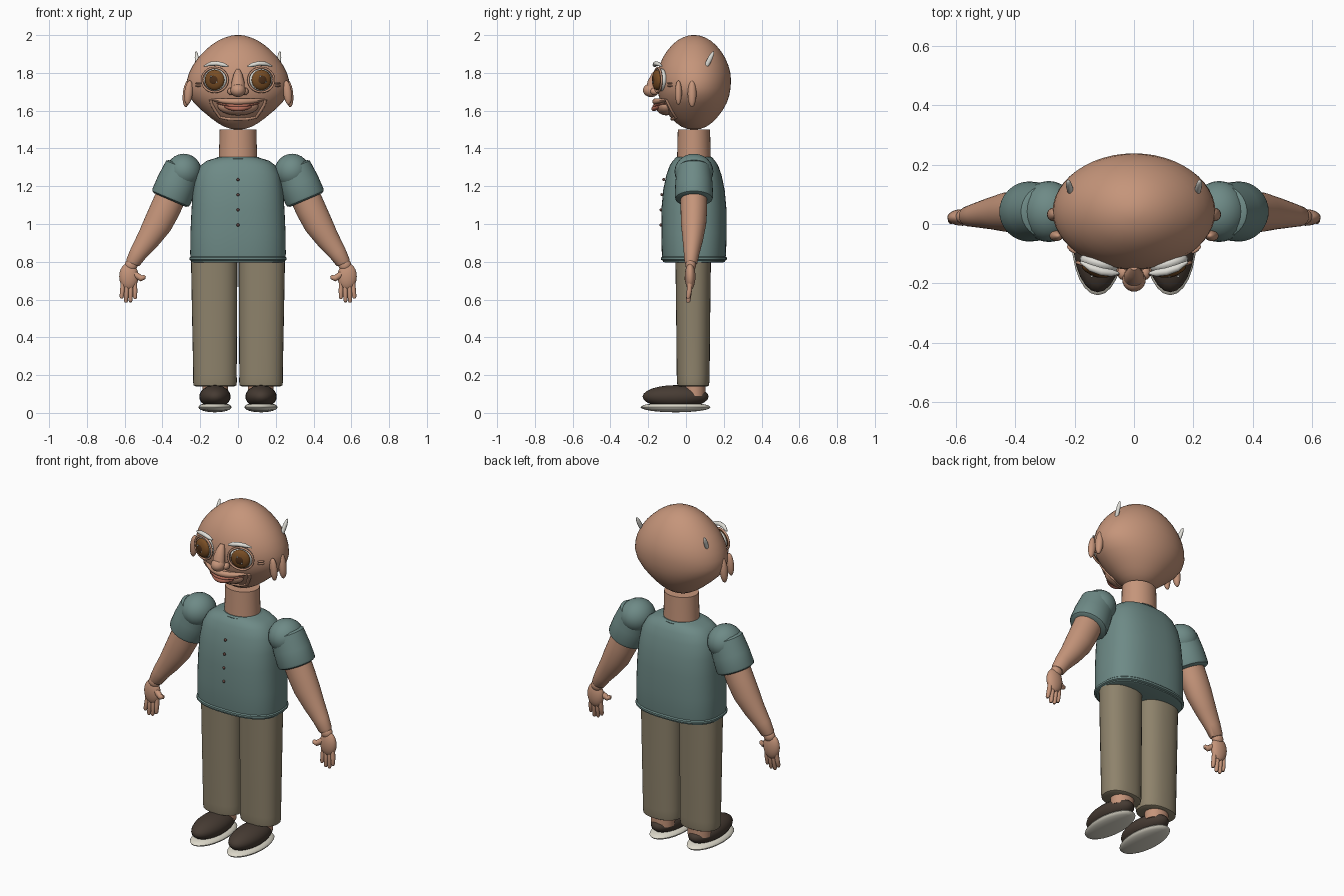
import bpy, bmesh, math
from mathutils import Vector, Matrix

if "Cube" in bpy.data.objects:
    bpy.data.objects.remove(bpy.data.objects["Cube"])


def material(name, rgb):
    m = bpy.data.materials.new(name)
    m.diffuse_color = (*rgb, 1)
    m.use_nodes = True
    m.node_tree.nodes["Principled BSDF"].inputs["Base Color"].default_value = m.diffuse_color
    return m


SKIN = material("skin", (0.56, 0.30, 0.195))
TEAL = material("teal_cloth", (0.155, 0.255, 0.24))
KHAKI = material("khaki_cloth", (0.27, 0.225, 0.148))
SHOE = material("dark_leather", (0.062, 0.044, 0.033))
CREAM = material("cream_sole", (0.72, 0.69, 0.59))
HAIR = material("grey_white_hair", (0.74, 0.73, 0.68))
IRIS = material("brown_iris", (0.19, 0.075, 0.018))
PUPIL = material("dark_pupil", (0.07, 0.028, 0.01))
LIP = material("lip_red", (0.45, 0.15, 0.10))
BUTTON = material("button_brown", (0.13, 0.06, 0.05))


def finish(name, bm, mat):
    bmesh.ops.recalc_face_normals(bm, faces=bm.faces)
    me = bpy.data.meshes.new(name)
    bm.to_mesh(me)
    bm.free()
    ob = bpy.data.objects.new(name, me)
    bpy.context.collection.objects.link(ob)
    me.materials.append(mat)
    bpy.ops.object.select_all(action='DESELECT')
    bpy.context.view_layer.objects.active = ob
    ob.select_set(True)
    bpy.ops.object.shade_smooth_by_angle(angle=math.radians(40))
    return ob


def ball(name, loc, size, mat, rot=(0, 0, 0), seg=24):
    bm = bmesh.new()
    bmesh.ops.create_uvsphere(bm, u_segments=seg, v_segments=seg // 2, radius=1)
    r = Matrix.Identity(4)
    for a, axis in zip(rot, "XYZ"):
        r = Matrix.Rotation(math.radians(a), 4, axis) @ r
    bm.transform(Matrix.Translation(loc) @ r @ Matrix.Diagonal((*size, 1)))
    return finish(name, bm, mat)


def loft(name, rings, mat, power=2.0, seg=32, closed=False):
    """Skin superellipse rings (x, y, z, half_width, half_depth) along a path."""
    bm = bmesh.new()
    pts = [Vector(r[:3]) for r in rings]
    n, loops = len(rings), []
    for i, (p, ring) in enumerate(zip(pts, rings)):
        a, b = (i - 1) % n if closed else max(i - 1, 0), (i + 1) % n if closed else min(i + 1, n - 1)
        t = (pts[b] - pts[a]).normalized()
        u = Vector((0, 1, 0)).cross(t).normalized()
        v = t.cross(u)
        loop = []
        for k in range(seg):
            c, s = math.cos(math.tau * k / seg), math.sin(math.tau * k / seg)
            c = math.copysign(abs(c) ** (2 / power), c)
            s = math.copysign(abs(s) ** (2 / power), s)
            loop.append(bm.verts.new(p + u * c * ring[3] + v * s * ring[4]))
        loops.append(loop)
    pairs = list(zip(loops, loops[1:])) + ([(loops[-1], loops[0])] if closed else [])
    for a, b in pairs:
        for k in range(seg):
            j = (k + 1) % seg
            bm.faces.new((a[k], a[j], b[j], b[k]))
    if not closed:
        bm.faces.new(loops[0])
        bm.faces.new(loops[-1])
    return finish(name, bm, mat)


CY = 0.042  # depth centre of the body

# Head: egg shape, widest at the cheeks (z, half width, half depth)
HEAD = [(1.5, .012, .012), (1.504, .04, .036), (1.515, .073, .065), (1.535, .108, .094),
        (1.56, .142, .12), (1.6, .190, .151), (1.64, .232, .173), (1.68, .262, .187),
        (1.72, .274, .194), (1.76, .271, .196), (1.8, .259, .193), (1.84, .239, .182),
        (1.88, .211, .165), (1.915, .178, .143), (1.945, .144, .118), (1.97, .107, .09),
        (1.987, .07, .06), (1.997, .035, .03), (2.0, .012, .01)]
loft("head", [(0, CY, z, a, b) for z, a, b in HEAD], SKIN, seg=48)


def face_y(x, z):
    """Front surface of the head."""
    for (z0, a0, b0), (z1, a1, b1) in zip(HEAD, HEAD[1:]):
        if z0 <= z <= z1:
            f = (z - z0) / (z1 - z0)
            a, b = a0 + (a1 - a0) * f, b0 + (b1 - b0) * f
            return CY - b * math.sqrt(max(0, 1 - (x / a) ** 2))
    return CY


# Neck
loft("neck", [(0, CY, z, r, r * .88) for z, r in ((1.3, .104), (1.36, .101), (1.5, .097))], SKIN)

# Shirt body, hem and collar
SHIRT = [(.795, .235, .15), (.80, .248, .164), (.84, .253, .17), (.95, .252, .173),
         (1.08, .246, .172), (1.18, .239, .163), (1.26, .225, .146), (1.31, .198, .128),
         (1.335, .165, .112), (1.35, .115, .095), (1.355, .09, .08)]
loft("shirt", [(0, CY, z, a, b) for z, a, b in SHIRT], TEAL, 2.6, 48)
loft("shirt_hem", [(0, CY, z, a, b) for z, a, b in
     ((.806, .25, .166), (.811, .257, .174), (.822, .257, .174), (.828, .25, .168))], TEAL, 2.6, 48)
loft("collar", [(0, CY, z, a, a * .87) for z, a in
     ((1.335, .115), (1.347, .118), (1.355, .108))], TEAL)
for z, y in ((1.235, -.118), (1.155, -.128), (1.075, -.132), (.995, -.133)):
    ball("shirt_button", (0, y, z), (.008, .008, .008), BUTTON, seg=12)

# Face centre: nose, muzzle and mouth
loft("nose_bridge", [(0, -.145, 1.815, .012, .012), (0, -.16, 1.79, .024, .022),
                     (0, -.175, 1.75, .034, .028), (0, -.185, 1.71, .036, .03)], SKIN, seg=20)
ball("nose_tip", (0, -.185, 1.708), (.04, .043, .036), SKIN)
ball("muzzle", (0, -.105, 1.625), (.108, .055, .05), SKIN)


def sweep_strip(name, pts, r, mat, lift=0.0):
    return loft(name, [(x, face_y(x, z) - lift, z, r, r) for x, z in pts], mat, seg=10)


sweep_strip("jaw_fold", [(-.145, 1.66), (-.14, 1.635), (-.12, 1.60), (-.095, 1.565), (-.05, 1.557),
                         (0, 1.556), (.05, 1.557), (.095, 1.565), (.12, 1.60), (.14, 1.635),
                         (.145, 1.66)], .009, SKIN)
STEPS = [i / 8 for i in range(-8, 9)]
loft("upper_lip_mound", [(x * .135, -.092 - .07 * (1 - x * x), 1.648 + .01 * x * x,
                          .006 + .011 * (1 - x * x), .016) for x in STEPS], SKIN, seg=12)
loft("upper_lip", [(x * .105, -.105 - .06 * (1 - x * x), 1.625 + .012 * x * x,
                    .003 + .007 * (1 - x * x), .012) for x in STEPS], LIP, seg=12)
loft("lower_lip", [(x * .09, -.107 - .063 * (1 - x * x), 1.61 + .022 * x * x,
                    .003 + .010 * (1 - x * x), .013) for x in STEPS], LIP, seg=12)

for s, side in ((-1, "left"), (1, "right")):
    # Eyes with spectacle rims, turned slightly outward
    ex, ez, turn = .118 * s, 1.763, 16 * s
    out = Vector((math.sin(math.radians(turn)), -math.cos(math.radians(turn)), 0))
    eye = Vector((ex, -.132, ez))
    ball(side + "_eye_white", eye, (.066, .032, .06), HAIR, (0, 0, turn))
    ball(side + "_iris", eye + out * .022, (.054, .024, .054), IRIS, (0, 0, turn))
    ball(side + "_pupil", eye + out * .041, (.024, .007, .024), PUPIL, (0, 0, turn))
    for dx, dz in ((-.012, .018), (.018, -.012)):
        ball(side + "_eye_glint", eye + out * .046 + Vector((dx, 0, dz)), (.005, .004, .005), HAIR, seg=10)
    rim = []
    for k in range(32):
        a = math.tau * k / 32
        q = Matrix.Rotation(math.radians(turn), 3, 'Z') @ Vector((.071 * math.cos(a), 0, .064 * math.sin(a)))
        rim.append((*(eye + out * .018 + q), .006, .006))
    loft(side + "_spectacle_rim", rim, SKIN, seg=10, closed=True)
    for dz in (-.018, -.032):
        ball(side + "_eye_crease", (.21 * s, face_y(.21, ez + dz) - .003, ez + dz),
             (.02, .008, .005), SKIN, (0, 0, 40 * s), 12)
    ball(side + "_nostril", (.036 * s, -.165, 1.702), (.02, .024, .02), SKIN, seg=16)

    # Eyebrow: arched bar
    loft(side + "_eyebrow", [(s * x, y, z, r, r * 1.1) for x, y, z, r in
         ((.052, -.166, 1.834, .004), (.075, -.165, 1.842, .011), (.11, -.16, 1.85, .012),
          (.145, -.148, 1.848, .011), (.18, -.128, 1.836, .004))], HAIR, seg=12)

    # Ear in two lobes, and a hair tuft above
    ball(side + "_ear_front", (.262 * s, -.04, 1.695), (.022, .018, .065), SKIN, (0, -6 * s, 0))
    ball(side + "_ear_back", (.27 * s, .032, 1.69), (.022, .023, .072), SKIN, (0, -6 * s, 0))
    ball(side + "_hair_tuft", (.217 * s, .122, 1.865), (.011, .013, .056), HAIR, (-27, 0, -12 * s), 16)

    # Short sleeve: shoulder ball and flared cuff
    ball(side + "_shoulder", (.287 * s, CY, 1.278), (.094, .103, .094), TEAL)
    loft(side + "_sleeve", [(s * x, CY, z, r, r * .93) for x, z, r in
         ((.288, 1.305, .085), (.291, 1.298, .097), (.325, 1.215, .106), (.352, 1.146, .109),
          (.357, 1.134, .105), (.36, 1.127, .092))], TEAL)

    # Arm tapering to the wrist
    loft(side + "_arm", [(s * x, y, z, r, r * .88) for x, y, z, r in
         ((.34, .042, 1.18, .08), (.385, .042, 1.08, .08), (.425, .04, 1.0, .076),
          (.475, .036, .92, .062), (.525, .03, .85, .048), (.556, .026, .797, .039),
          (.559, .026, .79, .034))], SKIN)
    ball(side + "_wrist", (.566 * s, .025, .782), (.034, .028, .034), SKIN)

    # Hand: palm, four fingers, thumb
    ball(side + "_palm", (.578 * s, .022, .722), (.051, .028, .072), SKIN)
    for x0, x1, z1 in ((.546, .545, .605), (.567, .569, .588), (.588, .593, .586), (.608, .616, .607)):
        loft(side + "_finger", [(s * x0, .022, .70, .011, .013), (s * (x0 + x1) / 2, .018, .65, .0125, .014),
             (s * x1, .012, z1 + .008, .011, .012), (s * x1, .011, z1 - .002, .006, .007)], SKIN, seg=14)
    loft(side + "_thumb", [(s * x, y, z, r, r) for x, y, z, r in
         ((.56, .02, .745, .014), (.533, .012, .725, .017), (.512, .006, .712, .016),
          (.499, .004, .718, .013), (.492, .004, .726, .006))], SKIN, seg=14)

    # Trouser leg, ankle, shoe and sole
    loft(side + "_trouser_leg", [(s * x, .038, z, a, b) for x, z, a, b in
         ((.122, .14, .10, .075), (.122, .145, .113, .083), (.122, .165, .116, .086),
          (.122, .20, .115, .087), (.124, .5, .119, .09), (.126, .82, .123, .094))], KHAKI, 2.3)
    loft(side + "_ankle", [(.12 * s, .045, z, .068, .058) for z in (.09, .16)], SKIN)
    ball(side + "_shoe", (.122 * s, -.055, .086), (.083, .175, .061), SHOE)
    ball(side + "_sole", (.122 * s, -.055, .030), (.088, .185, .027), CREAM)
